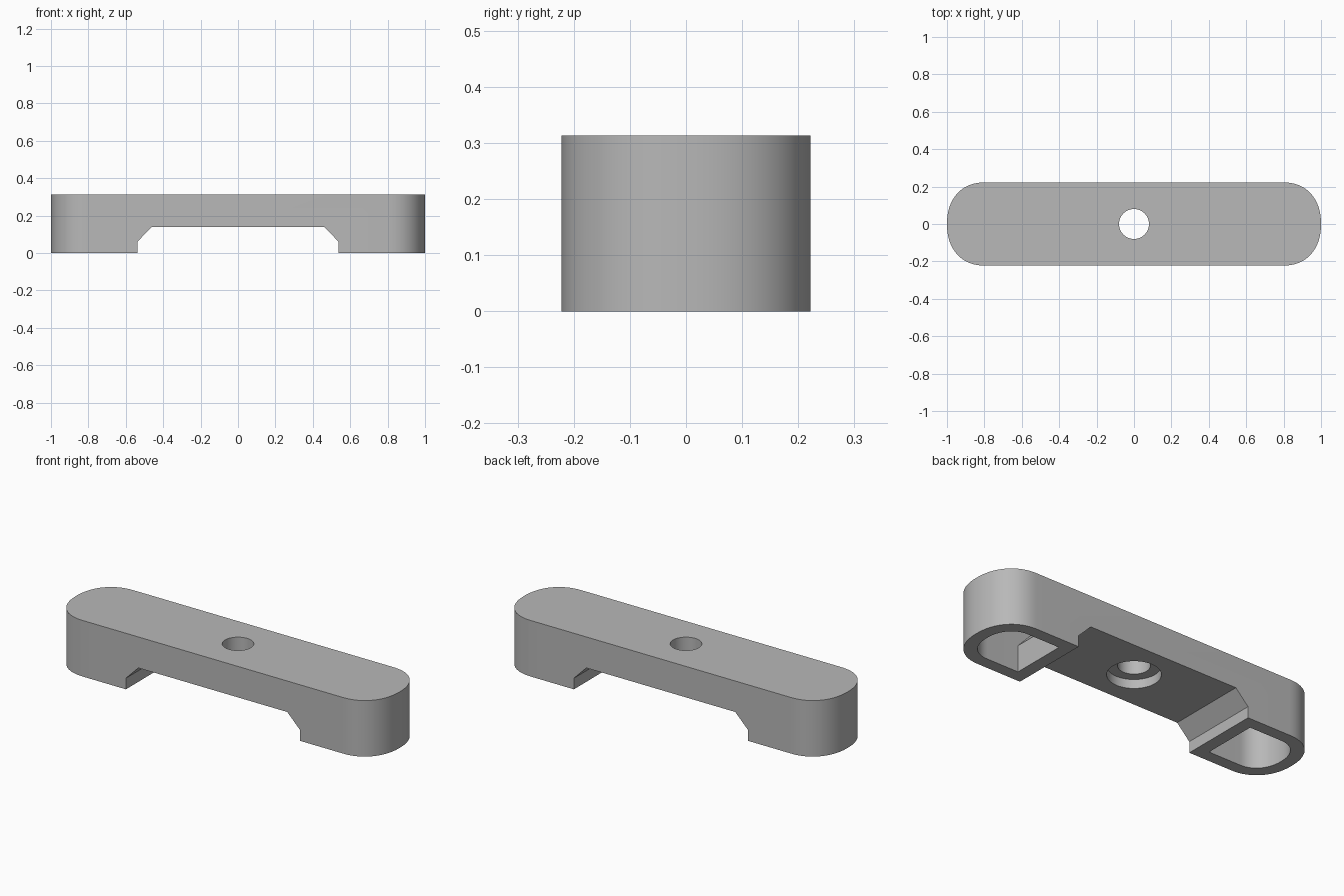
import bpy, bmesh, math

cube = bpy.data.objects.get("Cube")
if cube:
    bpy.data.objects.remove(cube, do_unlink=True)

LENGTH, HALF_WIDTH, HEIGHT = 1.0, 0.222, 0.313
STRAIGHT, WALL, ARCH_TOP = 0.8, 0.067, 0.14

grey = bpy.data.materials.new("plain_grey")
grey.use_nodes = True
colour = (0.48, 0.48, 0.48, 1)
grey.diffuse_color = colour
grey.node_tree.nodes["Principled BSDF"].inputs["Base Color"].default_value = colour


def loft(name, rings):
    """Solid through matching rings of points, capped at both ends."""
    bm = bmesh.new()
    loops = [[bm.verts.new(p) for p in ring] for ring in rings]
    n = len(loops[0])
    for a, b in zip(loops, loops[1:]):
        for i in range(n):
            j = (i + 1) % n
            bm.faces.new((a[i], a[j], b[j], b[i]))
    bm.faces.new(loops[0])
    bm.faces.new(loops[-1])
    bmesh.ops.recalc_face_normals(bm, faces=bm.faces)
    mesh = bpy.data.meshes.new(name)
    bm.to_mesh(mesh)
    bm.free()
    obj = bpy.data.objects.new(name, mesh)
    bpy.context.collection.objects.link(obj)
    mesh.materials.append(grey)
    return obj


def round_end(inset=0.0, steps=40):
    """Plan curve of the rounded +x end, from -y to +y."""
    rx, ry = LENGTH - STRAIGHT - inset, HALF_WIDTH - inset
    power = 2 / 2.2
    points = []
    for i in range(steps + 1):
        t = math.pi * (i / steps - 0.5)
        c, s = max(math.cos(t), 0.0), math.sin(t)
        points.append((STRAIGHT + rx * c ** power,
                       math.copysign(ry * abs(s) ** power, s)))
    return points


def circle(radius, z, n=64):
    return [(radius * math.cos(2 * math.pi * i / n),
             radius * math.sin(2 * math.pi * i / n), z) for i in range(n)]


def cut(target, cutter):
    cutter.hide_render = True
    mod = target.modifiers.new("cut", 'BOOLEAN')
    mod.operation, mod.solver, mod.object = 'DIFFERENCE', 'EXACT', cutter
    bpy.context.view_layer.objects.active = target
    bpy.ops.object.modifier_apply(modifier=mod.name)
    bpy.data.objects.remove(cutter, do_unlink=True)


# Bar with rounded ends
end = round_end()
plan = end + [(-x, -y) for x, y in end]
bar = loft("handle_bar", [[(x, y, z) for x, y in plan] for z in (0, HEIGHT)])

# Chamfered arch between the feet
half_arch = [(0.537, -0.1), (0.537, 0.062), (0.46, ARCH_TOP)]
arch = half_arch + [(-x, z) for x, z in reversed(half_arch)]
cut(bar, loft("arch_cutter", [[(x, y, z) for x, z in arch] for y in (-0.5, 0.5)]))

# Hollow in each foot, its inner wall leaning inward near the top
hollow_end = round_end(WALL)
hw = HALF_WIDTH - WALL
for side in (1, -1):
    rings = []
    for z, inner in ((-0.1, 0.606), (0.147, 0.606), (0.25, 0.51)):
        outline = [(inner, -hw)] + hollow_end + [(inner, hw)]
        rings.append([(side * x, y, z) for x, y in outline])
    cut(bar, loft("hollow_cutter", rings))

# Screw hole with a counterbore from below
cut(bar, loft("hole_cutter", [circle(0.08, 0), circle(0.08, 0.5)]))
cut(bar, loft("counterbore_cutter", [circle(0.133, 0.05), circle(0.133, ARCH_TOP + 0.05)]))

# Smooth curves, sharp edges
bpy.ops.object.select_all(action='DESELECT')
bar.select_set(True)
bpy.context.view_layer.objects.active = bar
bpy.ops.object.shade_smooth_by_angle(angle=math.radians(30))
